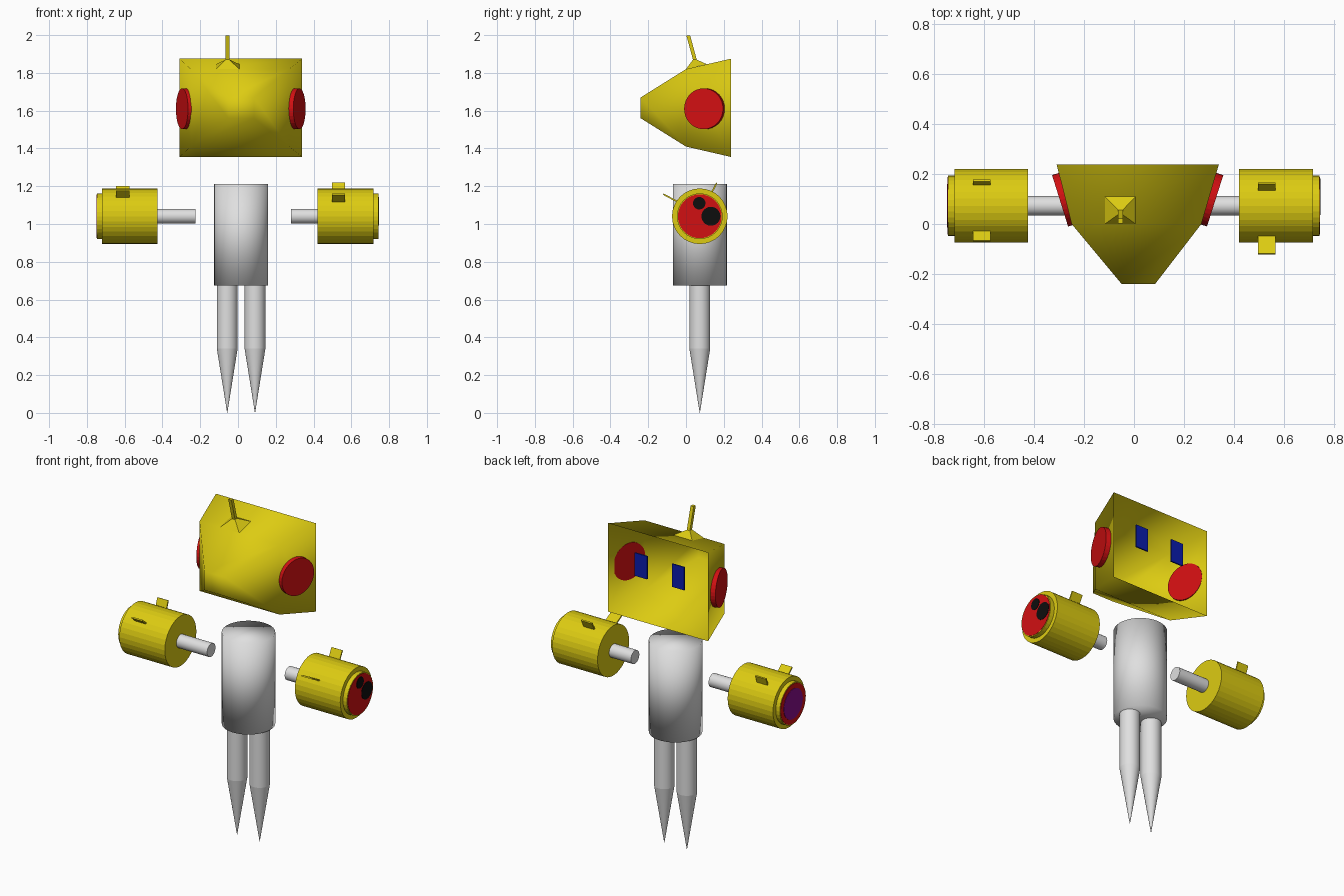
import bpy, bmesh, math
from mathutils import Vector, Matrix

cube = bpy.data.objects.get("Cube")
if cube:
    bpy.data.objects.remove(cube, do_unlink=True)


def material(name, rgb):
    m = bpy.data.materials.new(name)
    m.use_nodes = True
    m.diffuse_color = (*rgb, 1)
    m.node_tree.nodes["Principled BSDF"].inputs["Base Color"].default_value = (*rgb, 1)
    return m


YELLOW = material("yellow", (0.72, 0.6, 0.006))
RED = material("red", (0.64, 0.005, 0.006))
WHITE = material("white", (0.74, 0.74, 0.74))
BLUE = material("blue", (0.003, 0.012, 0.42))
BLACK = material("black", (0.004, 0.004, 0.004))
PURPLE = material("purple", (0.24, 0.004, 0.26))


def loft(name, rings, mat, start=True, end=True, shade="flat"):
    """Skin a series of point rings, with optional end caps."""
    bm = bmesh.new()
    loops = [[bm.verts.new(p) for p in ring] for ring in rings]
    for a, b in zip(loops, loops[1:]):
        for i in range(len(a)):
            j = (i + 1) % len(a)
            bm.faces.new((a[i], a[j], b[j], b[i]))
    if start:
        bm.faces.new(loops[0][::-1])
    if end:
        bm.faces.new(loops[-1])
    bmesh.ops.remove_doubles(bm, verts=bm.verts, dist=0.00001)
    bmesh.ops.recalc_face_normals(bm, faces=bm.faces)
    me = bpy.data.meshes.new(name)
    bm.to_mesh(me)
    bm.free()
    me.materials.append(mat)
    ob = bpy.data.objects.new(name, me)
    bpy.context.collection.objects.link(ob)
    if shade != "flat":
        bpy.ops.object.select_all(action="DESELECT")
        ob.select_set(True)
        bpy.context.view_layer.objects.active = ob
        if shade == "smooth":
            bpy.ops.object.shade_smooth()
        else:
            bpy.ops.object.shade_smooth_by_angle(angle=math.radians(35))
    return ob


def turned(name, centre, axis, profile, mat, sides=32, shade="flat"):
    """Turn a (distance, radius) profile around an axis through centre."""
    axis = Vector(axis).normalized()
    side = axis.orthogonal().normalized()
    rings = []
    for d, r in profile:
        rings.append([Vector(centre) + axis * d
                      + Matrix.Rotation(math.tau * i / sides, 3, axis) @ side * r
                      for i in range(sides)])
    return loft(name, rings, mat, shade=shade)


def rect_xz(x0, x1, y, z0, z1):
    return [(x0, y, z0), (x1, y, z0), (x1, y, z1), (x0, y, z1)]


def fin(name, x, low, high, mat, width=0.07, thick=0.008):
    """Thin slanted plate running from low to high, both (y, z)."""
    a, b = Vector((0, *low)), Vector((0, *high))
    n = (b - a).cross(Vector((1, 0, 0))).normalized() * thick / 2
    w = Vector((width / 2, 0, 0))
    c = Vector((x, 0, 0))
    loft(name, [[c + p - w - n, c + p + w - n, c + p + w + n, c + p - w + n]
                for p in (a, b)], mat)


# Head: hollow shell open at the back, tapering to a blunt front
loft("head", [rect_xz(-0.31, 0.34, 0.238, 1.355, 1.875),
              rect_xz(-0.25, 0.27, 0.0, 1.41, 1.82),
              rect_xz(-0.05, 0.085, -0.24, 1.56, 1.67)],
     YELLOW, start=False, shade="smooth")

# Antenna: flared foot drawn up into a thin leaning rod
antenna = []
for y, z, hx, hy, rise in ((0.055, 1.833, 0.062, 0.055, 0.013),
                           (0.047, 1.87, 0.01, 0.01, 0),
                           (0.012, 1.998, 0.01, 0.01, 0)):
    antenna.append([(-0.055 + sx * hx, y + sy * hy, z + sy * rise)
                    for sx, sy in ((-1, -1), (1, -1), (1, 1), (-1, 1))])
loft("antenna", antenna, YELLOW, start=False)

# Ear discs, set through the sloping side walls
for name, x, nx in (("left_ear", 0.313, 0.945), ("right_ear", -0.284, -0.962)):
    turned(name, (x, 0.097, 1.61), (nx, -0.3, 0),
           [(-0.016, 0.108), (0.013, 0.108)], RED)

# Eyes: small plates in the open back of the head
for name, x in (("left_eye", 0.134), ("right_eye", -0.108)):
    loft(name, [rect_xz(x - 0.04, x + 0.04, y, 1.607, 1.742)
                for y in (0.221, 0.229)], BLUE)

# Body and pointed legs
turned("body", (0.017, 0.073, 0), (0, 0, 1),
       [(0.675, 0.143), (1.212, 0.143)], WHITE, shade="smooth")
for name, x in (("left_leg", 0.09), ("right_leg", -0.057)):
    turned(name, (x, 0.073, 0), (0, 0, 1),
           [(0.34, 0.055), (0.69, 0.055)], WHITE, shade="angle")
    turned(name + "_tip", (x, 0.073, 0), (0, 0, 1),
           [(0.0, 0.0005), (0.34, 0.055)], WHITE, shade="angle")

# Arms: rod, stepped drum and red end plate
for name, s, shoulder, inner, step, tip in (
        ("left", 1, 0.28, 0.422, 0.717, 0.745),
        ("right", -1, 0.225, 0.425, 0.72, 0.748)):
    hub = (0, 0.073, 1.041)
    turned(name + "_arm_rod", hub, (s, 0, 0),
           [(shoulder, 0.039), (inner + 0.02, 0.039)], WHITE, shade="angle")
    turned(name + "_arm_drum", hub, (s, 0, 0),
           [(inner, 0.147), (step, 0.147), (step, 0.121), (tip - 0.002, 0.121)], YELLOW)
    turned(name + "_end_plate", hub, (s, 0, 0),
           [(tip - 0.004, 0.116), (tip, 0.116)], RED)

# Spots on the end plates
for name, x, y, z, r, mat in (("small_spot", 0.743, 0.07, 1.11, 0.033, BLACK),
                              ("large_spot", 0.743, 0.132, 1.041, 0.05, BLACK),
                              ("round_lens", -0.75, 0.073, 1.041, 0.088, PURPLE)):
    turned(name, (x, y, z), (1, 0, 0), [(0, r), (0.004, r)], mat)

# Fins on the drums
fin("left_front_fin", 0.532, (-0.04, 1.115), (-0.12, 1.158), YELLOW)
fin("left_back_fin", 0.532, (0.132, 1.16), (0.163, 1.217), YELLOW)
fin("right_front_fin", -0.61, (-0.025, 1.138), (-0.068, 1.175), YELLOW)
fin("right_back_fin", -0.61, (0.155, 1.145), (0.175, 1.2), YELLOW)
